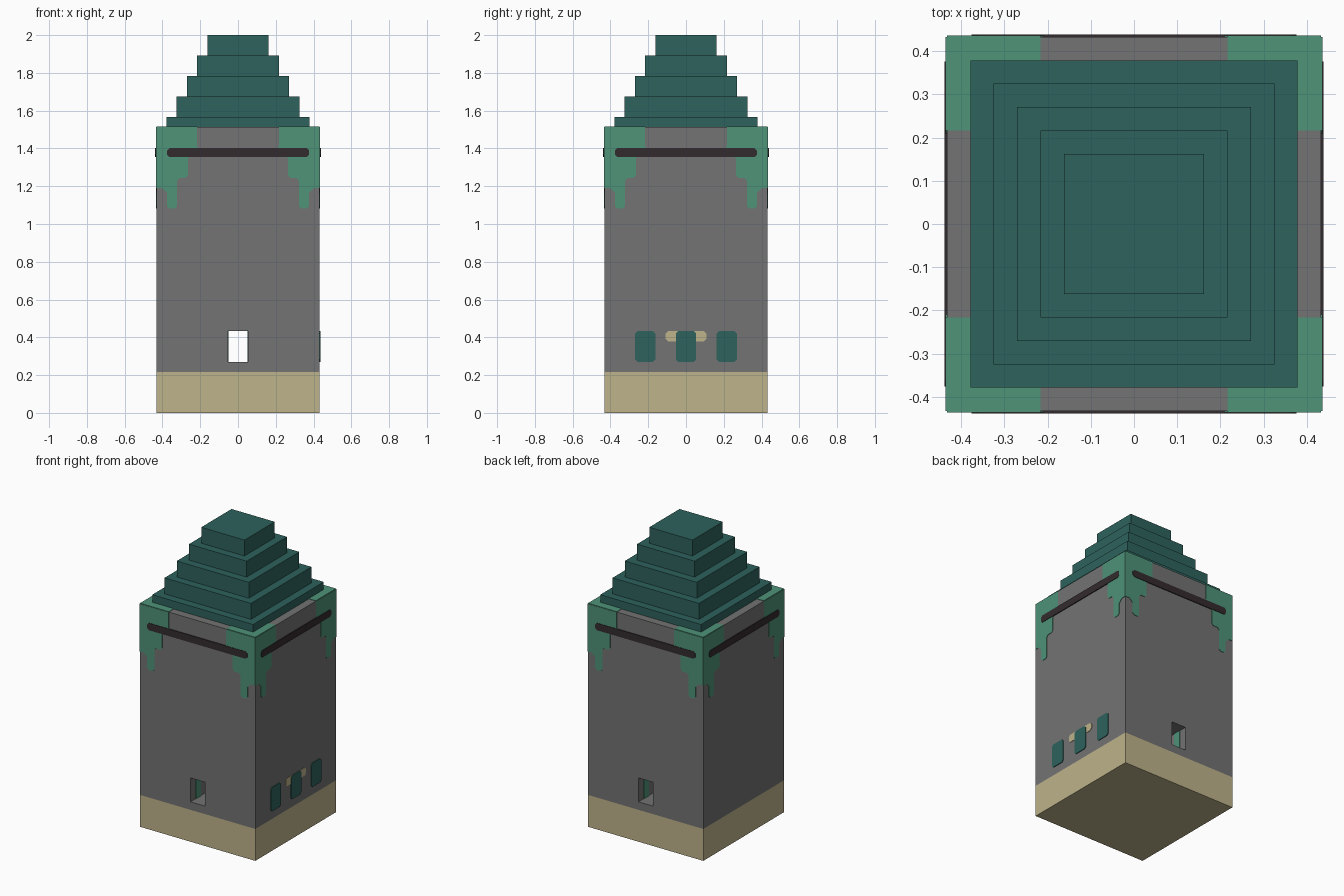
import bpy, bmesh
from math import pi
from mathutils import Matrix

cube = bpy.data.objects.get("Cube")
if cube:
    bpy.data.objects.remove(cube, do_unlink=True)

U = 2 / 37          # building module
H = 8 * U           # half width of the tower
TOP = 28 * U        # top of the walls


def material(name, *rgb):
    def linear(v):
        v /= 255
        return v / 12.92 if v <= 0.04045 else ((v + 0.055) / 1.055) ** 2.4
    col = [linear(v) for v in rgb] + [1]
    m = bpy.data.materials.new(name)
    m.use_nodes = True
    m.diffuse_color = col
    m.node_tree.nodes["Principled BSDF"].inputs["Base Color"].default_value = col
    return m


TEAL = material("dark teal", 45, 98, 92)
MINT = material("mint green", 78, 147, 121)
GREY = material("stone grey", 115, 115, 115)
SAND = material("sand", 190, 179, 139)
DARK = material("dark wood", 52, 43, 46)


def finish(name, bm, mat):
    bmesh.ops.recalc_face_normals(bm, faces=bm.faces)
    me = bpy.data.meshes.new(name)
    bm.to_mesh(me)
    bm.free()
    me.materials.append(mat)
    ob = bpy.data.objects.new(name, me)
    bpy.context.collection.objects.link(ob)
    return ob


def box(name, mat, x0, x1, y0, y1, z0, z1):
    bm = bmesh.new()
    bmesh.ops.create_cube(bm, size=1)
    bmesh.ops.scale(bm, vec=(x1 - x0, y1 - y0, z1 - z0), verts=bm.verts)
    bmesh.ops.translate(bm, vec=((x0 + x1) / 2, (y0 + y1) / 2, (z0 + z1) / 2), verts=bm.verts)
    return finish(name, bm, mat)


def plate(name, mat, outline, turn, thick):
    """Thin outline on a wall; turn counts quarter turns from the front."""
    bm = bmesh.new()
    face = bm.faces.new([bm.verts.new((u, -H, z)) for u, z in outline])
    ext = bmesh.ops.extrude_face_region(bm, geom=[face])
    moved = [v for v in ext["geom"] if isinstance(v, bmesh.types.BMVert)]
    bmesh.ops.translate(bm, vec=(0, -thick, 0), verts=moved)
    bm.transform(Matrix.Rotation(turn * pi / 2, 4, "Z"))
    return finish(name, bm, mat)


def chamfered(u0, u1, z0, z1, c=0.013):
    return [(u0 + c, z0), (u1 - c, z0), (u1, z0 + c), (u1, z1 - c),
            (u1 - c, z1), (u0 + c, z1), (u0, z1 - c), (u0, z0 + c)]


# Base and walls, with a passage from front to back
box("base", SAND, -H, H, -H, H, 0, 4 * U)
walls = box("walls", GREY, -H, H, -H, H, 4 * U, TOP)
cutter = box("passage_cutter", GREY, -U, U, -1, 1, 5 * U, 8 * U)
cutter.hide_render = True
mod = walls.modifiers.new("passage", "BOOLEAN")
mod.operation = "DIFFERENCE"
mod.solver = "EXACT"
mod.object = cutter
bpy.context.view_layer.objects.active = walls
bpy.ops.object.modifier_apply(modifier=mod.name)
bpy.data.objects.remove(cutter, do_unlink=True)

# Painted strips inside the passage
for sx in (-1, 1):
    for sy in (-1, 1):
        xs = sorted((sx * U, sx * (U - 0.003)))
        ys = sorted((sy * (H - U), sy * (H - 2 * U)))
        box("passage_strip", MINT, *xs, *ys, 5 * U, 8 * U)

# Stepped roof
levels = [28, 29, 31, 33, 35, 37]
for i in range(5):
    r = (7 - i) * U
    box(f"roof_step_{i + 1}", TEAL, -r, r, -r, r, levels[i] * U, levels[i + 1] * U)

# Copper corner caps on top of the walls
for sx in (-1, 1):
    for sy in (-1, 1):
        xs = sorted((sx * 4 * U, sx * H))
        ys = sorted((sy * 4 * U, sy * H))
        box("corner_cap", MINT, *xs, *ys, TOP, TOP + 0.003)

# Dripping corner patches and a beam on every wall
drip = [(H, TOP), (4 * U, TOP), (4 * U, 1.41), (0.208, 1.40), (0.208, 1.37),
        (0.265, 1.35), (0.265, 1.257), (0.278, 1.243), (0.31, 1.243), (0.323, 1.23),
        (0.323, 1.095), (0.336, 1.082), (0.363, 1.082), (0.376, 1.095),
        (0.376, 1.165), (0.39, 1.18), (0.403, 1.19), (H, 1.19)]
for turn in range(4):
    for side in (-1, 1):
        plate("corner_drip", MINT, [(side * u, z) for u, z in drip], turn, 0.003)
    plate("beam", DARK, chamfered(-0.376, 0.376, 1.354, 1.402), turn, 0.006)

# Windows and ledge mark on one side wall
plate("window_ledge", SAND, chamfered(-2 * U, 2 * U, 7 * U, 8 * U), 1, 0.003)
for c in (-4, 0, 4):
    plate("window", TEAL, chamfered((c - 1) * U, (c + 1) * U, 5 * U, 8 * U), 1, 0.005)
